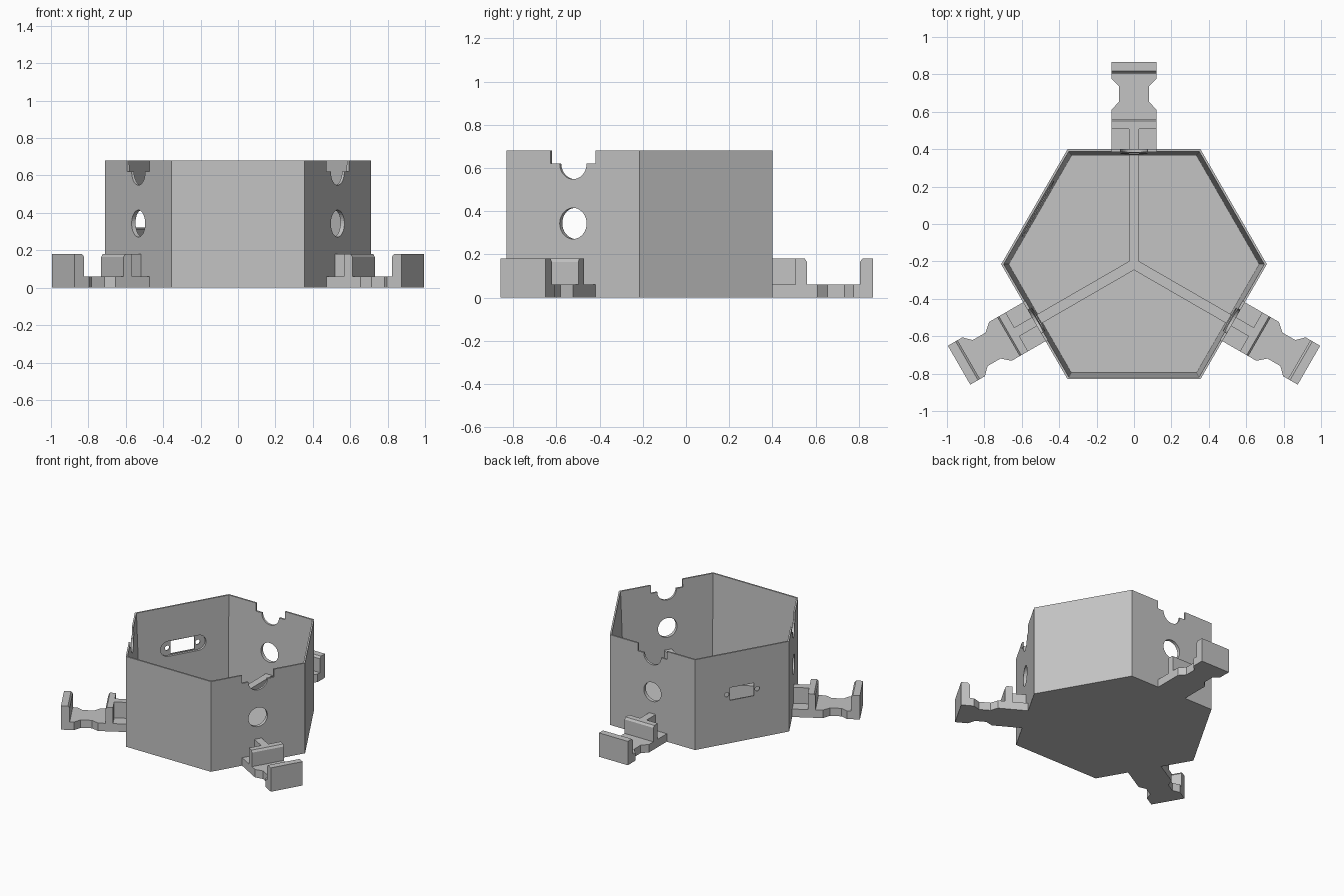
import bpy, bmesh, math
from mathutils import Matrix, Vector

old = bpy.data.objects.get("Cube")
if old:
    bpy.data.objects.remove(old, do_unlink=True)

CENTRE = Vector((0, -0.215, 0))
ARM_ANGLES = (90, 210, 330)
APOTHEM, HEIGHT = 0.615, 0.68

grey = bpy.data.materials.new("plain_grey")
grey.use_nodes = True
grey.diffuse_color = (0.55, 0.55, 0.55, 1)
grey.node_tree.nodes["Principled BSDF"].inputs["Base Color"].default_value = grey.diffuse_color


def make_object(name, bm):
    bmesh.ops.recalc_face_normals(bm, faces=bm.faces[:])
    mesh = bpy.data.meshes.new(name)
    bm.to_mesh(mesh)
    bm.free()
    mesh.materials.append(grey)
    obj = bpy.data.objects.new(name, mesh)
    bpy.context.collection.objects.link(obj)
    return obj


def prism(name, points, start, end, axis, angle):
    """Extrude a 2D outline. Local axes: r = outward, t = sideways, z = up.
    axis 'r' takes (t, z), axis 't' takes (r, z), axis 'z' takes (r, t)."""
    place = {"r": lambda a, b, d: (d, a, b),
             "t": lambda a, b, d: (a, d, b),
             "z": lambda a, b, d: (a, b, d)}[axis]
    bm = bmesh.new()
    low = [bm.verts.new(place(a, b, start)) for a, b in points]
    high = [bm.verts.new(place(a, b, end)) for a, b in points]
    bm.faces.new(low)
    bm.faces.new(high)
    n = len(points)
    for i in range(n):
        j = (i + 1) % n
        bm.faces.new((low[i], low[j], high[j], high[i]))
    bm.transform(Matrix.Translation(CENTRE) @ Matrix.Rotation(math.radians(angle), 4, "Z"))
    return make_object(name, bm)


def arc(cx, cz, radius, a0, a1, steps):
    angles = [math.radians(a0 + (a1 - a0) * i / steps) for i in range(steps + 1)]
    return [(cx + radius * math.cos(a), cz + radius * math.sin(a)) for a in angles]


def rect(x0, x1, z0, z1):
    return [(x0, z0), (x1, z0), (x1, z1), (x0, z1)]


# Hexagonal open tray with walls that thin towards the rim
bm = bmesh.new()
rings = []
for apothem, z in ((APOTHEM, 0), (APOTHEM, HEIGHT), (0.603, HEIGHT), (0.58, 0.04)):
    r = apothem / math.cos(math.pi / 6)
    rings.append([bm.verts.new((r * math.cos(k * math.pi / 3),
                                r * math.sin(k * math.pi / 3) + CENTRE.y, z)) for k in range(6)])
for a, b in zip(rings, rings[1:]):
    for k in range(6):
        m = (k + 1) % 6
        bm.faces.new((a[k], a[m], b[m], b[k]))
bm.faces.new(rings[0])
bm.faces.new(rings[-1])
tray = make_object("hexagonal_tray", bm)

# Cutters: round hole and keyed rim notch above each arm
cutters = []
notch = [(-0.12, 0.75), (-0.12, 0.62)] + arc(0, 0.62, 0.072, 180, 360, 20) + [(0.12, 0.62), (0.12, 0.75)]
for angle in ARM_ANGLES:
    cutters.append(prism("hole_cutter", arc(0, 0.343, 0.072, 0, 350, 35), 0.45, 0.75, "r", angle))
    cutters.append(prism("notch_cutter", notch, 0.45, 0.75, "r", angle))

# Cutters: connector window with inner pocket and two screw holes
WINDOW, MID = 150, 0.37
pocket = arc(0.115, MID, 0.056, -90, 90, 14) + arc(-0.115, MID, 0.056, 90, 270, 14)
cutters.append(prism("pocket_cutter", pocket, 0.45, 0.607, "r", WINDOW))
cutters.append(prism("window_cutter", rect(-0.09, 0.09, 0.322, 0.418), 0.46, 0.75, "r", WINDOW))
for side in (-1, 1):
    cutters.append(prism("screw_cutter", arc(side * 0.115, MID, 0.018, 0, 330, 11),
                         0.47, 0.75, "r", WINDOW))

for cutter in cutters:
    mod = tray.modifiers.new(cutter.name, "BOOLEAN")
    mod.operation = "DIFFERENCE"
    mod.solver = "EXACT"
    mod.object = cutter
bpy.context.view_layer.update()
graph = bpy.context.evaluated_depsgraph_get()
cut_mesh = bpy.data.meshes.new_from_object(tray.evaluated_get(graph))
tray.modifiers.clear()
tray.data = cut_mesh
for cutter in cutters:
    bpy.data.objects.remove(cutter, do_unlink=True)

# Three arms: waisted foot, two upright plates and a rib running to the middle
half_foot = [(0.6, 0.12), (0.825, 0.12), (0.87, 0.08), (0.95, 0.08), (0.99, 0.12), (1.08, 0.12)]
foot = half_foot + [(r, -t) for r, t in reversed(half_foot)]
inner_plate = [(0.723, 0.06), (0.775, 0.06), (0.775, 0.165), (0.765, 0.18), (0.723, 0.18)]
outer_plate = [(1.02, 0.06), (1.08, 0.06), (1.08, 0.18), (1.032, 0.18), (1.02, 0.165)]
for angle in ARM_ANGLES:
    prism("arm_foot", foot, 0, 0.06, "z", angle)
    prism("arm_inner_plate", inner_plate, -0.12, 0.12, "t", angle)
    prism("arm_outer_plate", outer_plate, -0.12, 0.12, "t", angle)
    prism("arm_rib", rect(0, 0.723, 0.02, 0.18), -0.027, 0.027, "t", angle)
